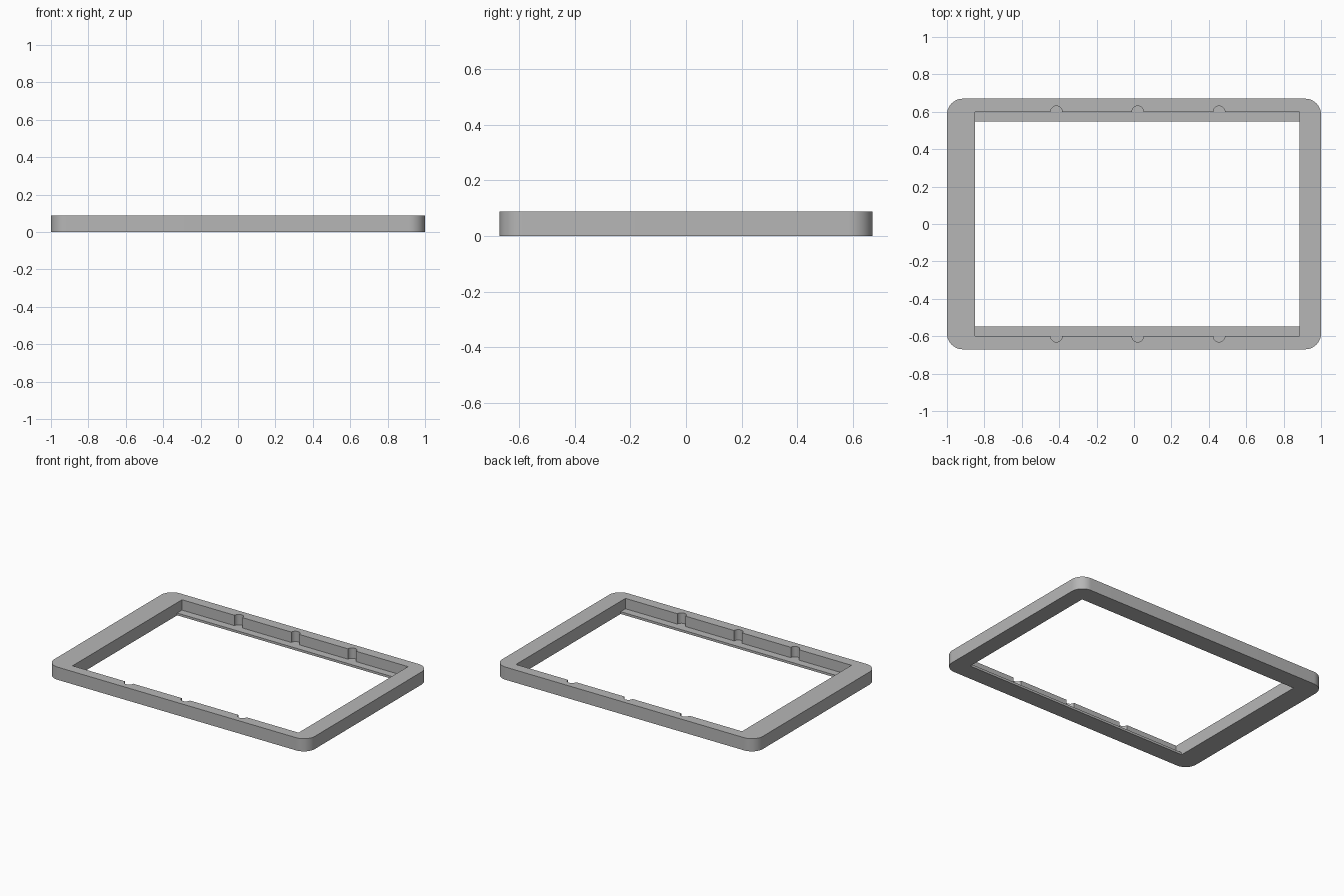
import bpy, bmesh
from math import pi, cos, sin, radians

cube = bpy.data.objects.get("Cube")
if cube:
    bpy.data.objects.remove(cube, do_unlink=True)

# Main dimensions
HALF_X, HALF_Y, HEIGHT = 1.0, 0.67, 0.088
CORNER = 0.085
LEFT, RIGHT = -0.85, 0.885        # opening ends
POCKET_Y, LIP_Y, LIP_Z = 0.6, 0.547, 0.016
NOTCHES, NOTCH_R = (-0.415, 0.02, 0.455), 0.031

grey = bpy.data.materials.new("grey plastic")
grey.use_nodes = True
colour = (0.47, 0.47, 0.47, 1)
grey.diffuse_color = colour
grey.node_tree.nodes["Principled BSDF"].inputs["Base Color"].default_value = colour


def arc(cx, cy, r, start, end, steps):
    return [(cx + r * cos(start + (end - start) * i / steps),
             cy + r * sin(start + (end - start) * i / steps)) for i in range(steps + 1)]


def prism(name, outline, z0, z1):
    """Extrude a counter-clockwise outline from z0 to z1."""
    bm = bmesh.new()
    base = bm.faces.new([bm.verts.new((x, y, z0)) for x, y in outline])
    top = bmesh.ops.extrude_face_region(bm, geom=[base])["geom"]
    bmesh.ops.translate(bm, vec=(0, 0, z1 - z0),
                        verts=[v for v in top if isinstance(v, bmesh.types.BMVert)])
    bmesh.ops.recalc_face_normals(bm, faces=bm.faces)
    mesh = bpy.data.meshes.new(name)
    bm.to_mesh(mesh)
    bm.free()
    mesh.materials.append(grey)
    obj = bpy.data.objects.new(name, mesh)
    bpy.context.collection.objects.link(obj)
    return obj


def cut(target, cutter):
    mod = target.modifiers.new("cut", 'BOOLEAN')
    mod.operation = 'DIFFERENCE'
    mod.solver = 'EXACT'
    mod.object = cutter
    bpy.context.view_layer.objects.active = target
    bpy.ops.object.modifier_apply(modifier=mod.name)
    bpy.data.objects.remove(cutter, do_unlink=True)


# Rounded outer plate
outer = []
for i, (sx, sy) in enumerate(((1, 1), (-1, 1), (-1, -1), (1, -1))):
    outer += arc(sx * (HALF_X - CORNER), sy * (HALF_Y - CORNER), CORNER,
                 i * pi / 2, (i + 1) * pi / 2, 12)
frame = prism("frame", outer, 0, HEIGHT)

# Through window, leaving the two long lips
window = [(LEFT, -LIP_Y), (RIGHT, -LIP_Y), (RIGHT, LIP_Y), (LEFT, LIP_Y)]
cut(frame, prism("window_cutter", window, -0.1, 0.2))

# Wider pocket above the lips, with round notches in both long walls
pocket = [(LEFT, -POCKET_Y)]
for x in NOTCHES:
    pocket += arc(x, -POCKET_Y, NOTCH_R, pi, 2 * pi, 14)
pocket += [(RIGHT, -POCKET_Y), (RIGHT, POCKET_Y)]
for x in reversed(NOTCHES):
    pocket += arc(x, POCKET_Y, NOTCH_R, 0, pi, 14)
pocket.append((LEFT, POCKET_Y))
cut(frame, prism("pocket_cutter", pocket, LIP_Z, 0.2))

# Smooth round corners and notches, crisp edges elsewhere
bpy.ops.object.select_all(action='DESELECT')
frame.select_set(True)
bpy.context.view_layer.objects.active = frame
bpy.ops.object.shade_smooth_by_angle(angle=radians(30))
